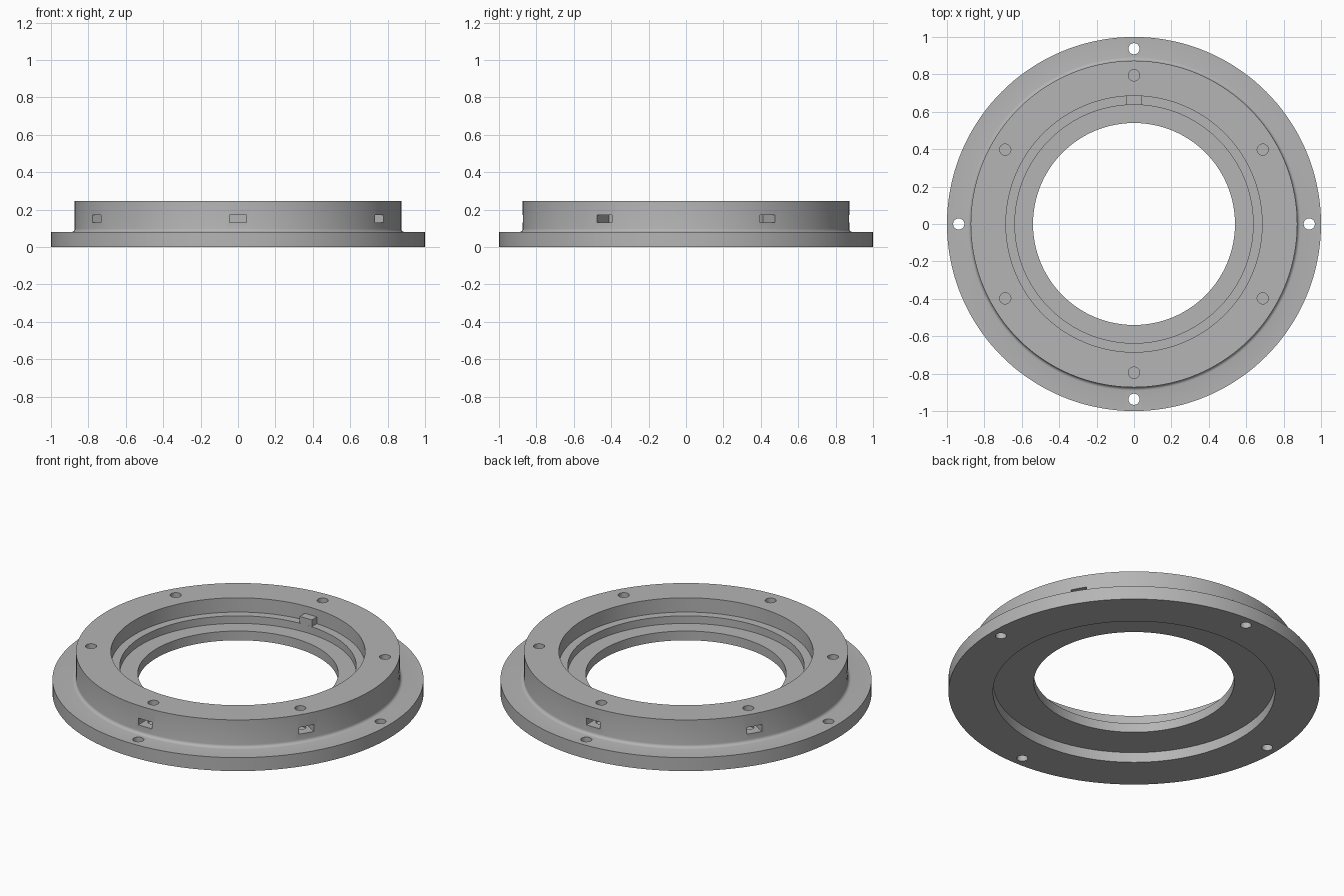
import bpy, bmesh, math
from mathutils import Matrix, Vector

if "Cube" in bpy.data.objects:
    bpy.data.objects.remove(bpy.data.objects["Cube"], do_unlink=True)

grey = bpy.data.materials.new("plain_grey")
grey.use_nodes = True
grey.diffuse_color = (0.46, 0.46, 0.46, 1)
grey.node_tree.nodes["Principled BSDF"].inputs["Base Color"].default_value = grey.diffuse_color


def finish(bm, name):
    bmesh.ops.recalc_face_normals(bm, faces=bm.faces)
    mesh = bpy.data.meshes.new(name)
    bm.to_mesh(mesh)
    bm.free()
    mesh.materials.append(grey)
    obj = bpy.data.objects.new(name, mesh)
    bpy.context.collection.objects.link(obj)
    return obj


def add_box(bm, low, high, turn=0.0):
    low, high = Vector(low), Vector(high)
    matrix = (Matrix.Rotation(turn, 4, "Z") @ Matrix.Translation((low + high) / 2)
              @ Matrix.Diagonal((*(high - low), 1)))
    bmesh.ops.create_cube(bm, size=1, matrix=matrix)


def add_hole(bm, distance, turn, bottom, top, radius=0.03):
    matrix = Matrix.Rotation(turn, 4, "Z") @ Matrix.Translation((distance, 0, (bottom + top) / 2))
    bmesh.ops.create_cone(bm, cap_ends=True, segments=32, radius1=radius, radius2=radius,
                          depth=top - bottom, matrix=matrix)


def select_only(obj):
    bpy.ops.object.select_all(action="DESELECT")
    obj.select_set(True)
    bpy.context.view_layer.objects.active = obj


# Flanged ring: radius and height profile, with a concave fillet above the flange
fillet = 0.018
wall = 0.873
flange_top = 0.08
profile = [(0.54, 0.06), (0.76, 0.06), (0.76, 0), (1, 0), (1, flange_top)]
for i in range(5):
    a = math.pi / 2 * i / 4
    profile.append((wall + fillet * (1 - math.sin(a)), flange_top + fillet * (1 - math.cos(a))))
profile += [(wall, 0.245), (0.685, 0.245), (0.685, 0.16), (0.637, 0.16),
            (0.637, 0.115), (0.54, 0.115)]
bm = bmesh.new()
verts = [bm.verts.new((r, 0, z)) for r, z in profile]
edges = [bm.edges.new((verts[i - 1], verts[i])) for i in range(len(verts))]
bmesh.ops.spin(bm, geom=verts + edges, cent=(0, 0, 0), axis=(0, 0, 1),
               angle=math.tau, steps=144, use_merge=True)
bmesh.ops.remove_doubles(bm, verts=bm.verts, dist=1e-5)
ring = finish(bm, "flanged_ring")

# Cutters: flange and rim holes, then side slots
holes = bmesh.new()
for i in range(4):
    add_hole(holes, 0.937, math.radians(90 * i), -0.1, 0.15)
slots = bmesh.new()
for i in range(6):
    turn = math.radians(30 + 60 * i)
    add_hole(holes, 0.795, turn, 0.12, 0.35)
    add_box(slots, (0.743, -0.045, 0.13), (0.95, 0.045, 0.17), turn)

for cutter in (finish(holes, "hole_cutter"), finish(slots, "slot_cutter")):
    cutter.hide_render = True
    select_only(ring)
    cut = ring.modifiers.new("cut", "BOOLEAN")
    cut.operation = "DIFFERENCE"
    cut.solver = "EXACT"
    cut.object = cutter
    bpy.ops.object.modifier_apply(modifier=cut.name)
    bpy.data.objects.remove(cutter, do_unlink=True)

select_only(ring)
bpy.ops.object.shade_smooth_by_angle(angle=math.radians(30))

# Locating key on the inner ledge at the back
bm = bmesh.new()
add_box(bm, (-0.04, 0.637, 0.15), (0.04, 0.69, 0.2))
finish(bm, "locating_key")
